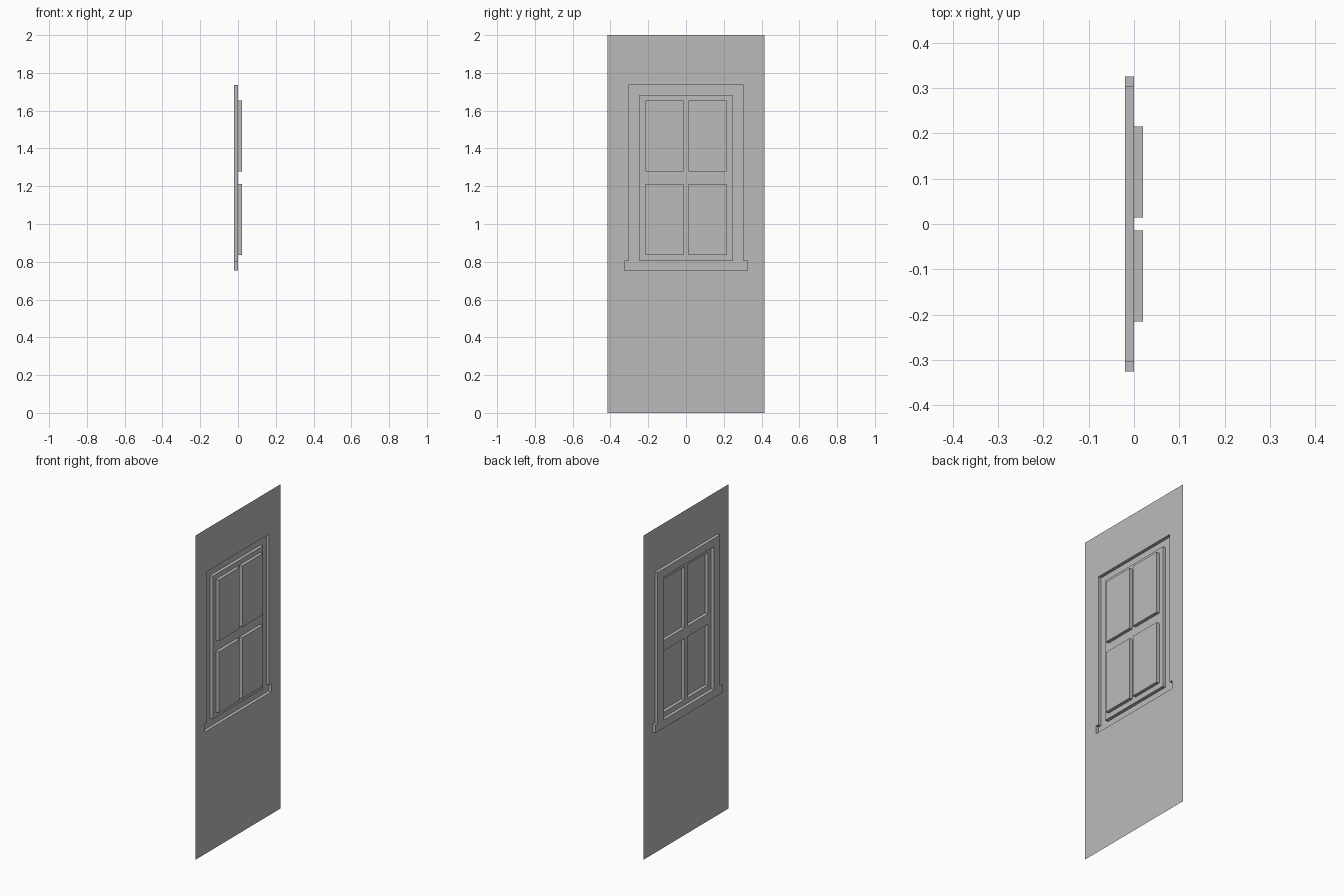
import bpy, bmesh

if "Cube" in bpy.data.objects:
    bpy.data.objects.remove(bpy.data.objects["Cube"], do_unlink=True)

# One plain grey for the whole panel
GREY = (0.5, 0.5, 0.5, 1.0)
grey = bpy.data.materials.new("plain grey")
grey.use_nodes = True
grey.diffuse_color = GREY
grey.node_tree.nodes["Principled BSDF"].inputs["Base Color"].default_value = GREY

# Layout: half widths along y, and heights along z
WALL, SILL, FRAME, SASH = 0.415, 0.325, 0.304, 0.245
PANE_OUT, PANE_IN = 0.215, 0.014
SILL_LOW, SILL_TOP, SASH_TOP, FRAME_TOP, WALL_TOP = 0.753, 0.803, 1.684, 1.735, 2.0
PANE_ROWS = ((0.835, 1.212), (1.277, 1.655))
DEPTH = 0.02

half = (WALL, SILL, FRAME, SASH, PANE_OUT, PANE_IN)
ys = sorted([-w for w in half] + list(half))
zs = sorted([0, SILL_LOW, SILL_TOP, SASH_TOP, FRAME_TOP, WALL_TOP]
            + [z for row in PANE_ROWS for z in row])


def region(y, z):
    """Part that covers a point of the panel."""
    y = abs(y)
    if PANE_IN < y < PANE_OUT and any(a < z < b for a, b in PANE_ROWS):
        return "window_panes"
    if y < SASH and SILL_TOP < z < SASH_TOP:
        return "window_sash"
    if y < FRAME and SILL_TOP < z < FRAME_TOP or y < SILL and SILL_LOW < z < SILL_TOP:
        return "window_frame_and_sill"
    return "wall_panel"


def make_part(name, x):
    """Sheet of the named region at depth x, with edges returned to the wall plane."""
    bm = bmesh.new()
    for y0, y1 in zip(ys, ys[1:]):
        for z0, z1 in zip(zs, zs[1:]):
            if region((y0 + y1) / 2, (z0 + z1) / 2) == name:
                corners = ((y0, z0), (y0, z1), (y1, z1), (y1, z0))
                bm.faces.new([bm.verts.new((x, y, z)) for y, z in corners])
    bmesh.ops.remove_doubles(bm, verts=bm.verts, dist=0.0001)
    if x:
        rim = [e for e in bm.edges if e.is_boundary]
        ext = bmesh.ops.extrude_edge_only(bm, edges=rim)["geom"]
        for v in ext:
            if isinstance(v, bmesh.types.BMVert):
                v.co.x = 0
        bmesh.ops.recalc_face_normals(bm, faces=bm.faces)
    # Outer side of the panel faces -x
    bm.normal_update()
    if sum(f.normal.x * f.calc_area() for f in bm.faces) > 0:
        bmesh.ops.reverse_faces(bm, faces=bm.faces)
    mesh = bpy.data.meshes.new(name)
    bm.to_mesh(mesh)
    bm.free()
    mesh.materials.append(grey)
    bpy.context.collection.objects.link(bpy.data.objects.new(name, mesh))


# Frame stands proud on the outer side, panes sink towards the inner side
make_part("wall_panel", 0)
make_part("window_frame_and_sill", -DEPTH)
make_part("window_sash", 0)
make_part("window_panes", DEPTH)
